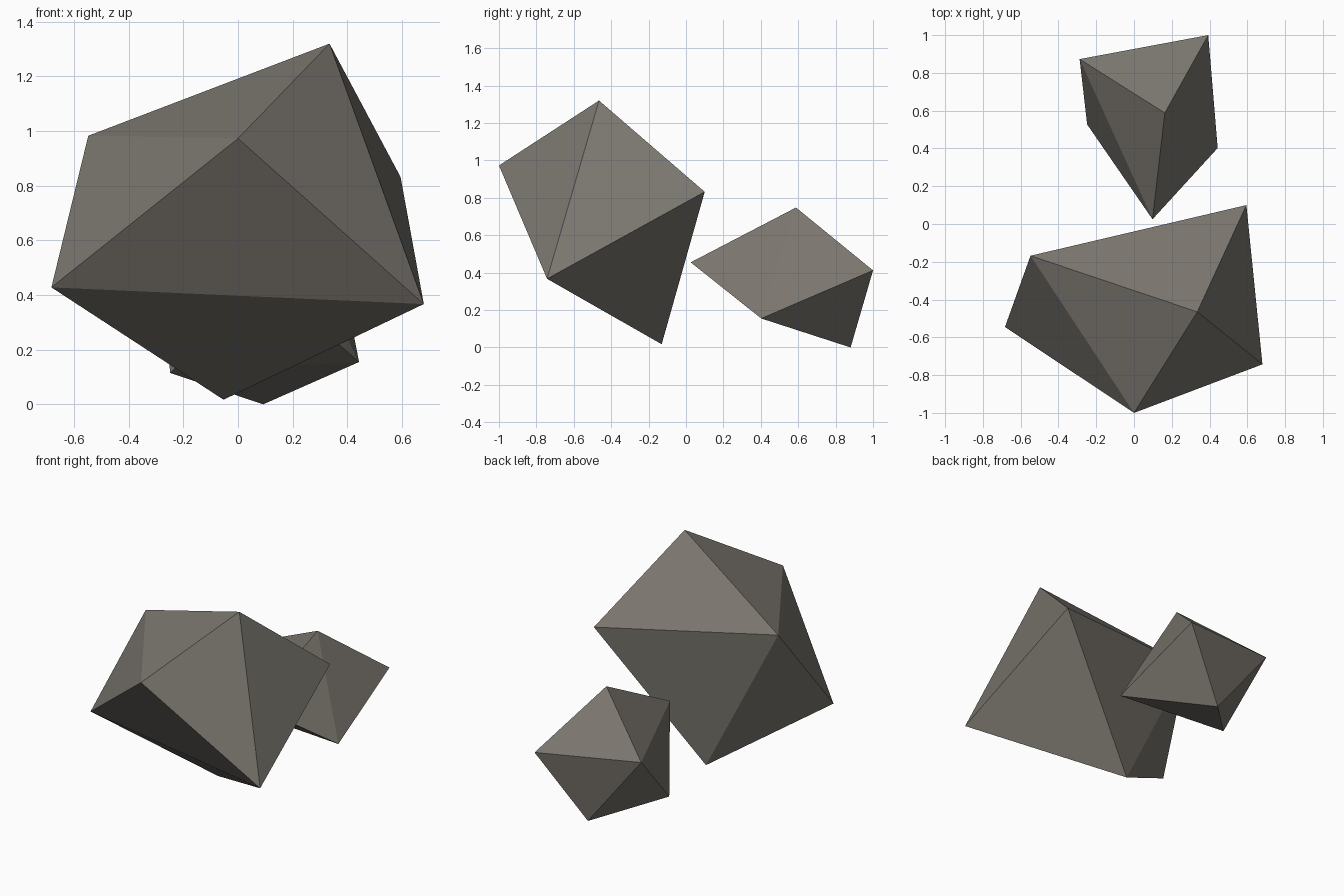
import bpy
import bmesh

if "Cube" in bpy.data.objects:
    bpy.data.objects.remove(bpy.data.objects["Cube"])

# One warm grey stone colour
stone = bpy.data.materials.new("warm_grey_stone")
stone.diffuse_color = (0.195, 0.18, 0.157, 1.0)
stone.use_nodes = True
stone.node_tree.nodes["Principled BSDF"].inputs["Base Color"].default_value = stone.diffuse_color


def rock(name, corners):
    """Faceted boulder: the convex hull of a few corner points."""
    bm = bmesh.new()
    for c in corners:
        bm.verts.new(c)
    bmesh.ops.convex_hull(bm, input=bm.verts)
    bmesh.ops.recalc_face_normals(bm, faces=bm.faces)
    mesh = bpy.data.meshes.new(name)
    bm.to_mesh(mesh)
    bm.free()
    mesh.materials.append(stone)
    obj = bpy.data.objects.new(name, mesh)
    bpy.context.collection.objects.link(obj)
    return obj


# Large boulder at the front: peak, shoulders, side corners, foot
rock("large_rock", [
    (0.335, -0.465, 1.32),
    (0.0, -1.0, 0.973), (-0.548, -0.168, 0.983), (0.595, 0.10, 0.832),
    (0.68, -0.743, 0.367), (-0.683, -0.545, 0.428),
    (-0.053, -0.13, 0.017),
])

# Small boulder behind: peak, shoulders, side corners, foot
rock("small_rock", [
    (0.163, 0.588, 0.748),
    (-0.288, 0.873, 0.48), (0.393, 1.0, 0.412), (0.098, 0.025, 0.455),
    (0.443, 0.402, 0.155), (-0.248, 0.527, 0.115),
    (0.092, 0.88, 0.0),
])
